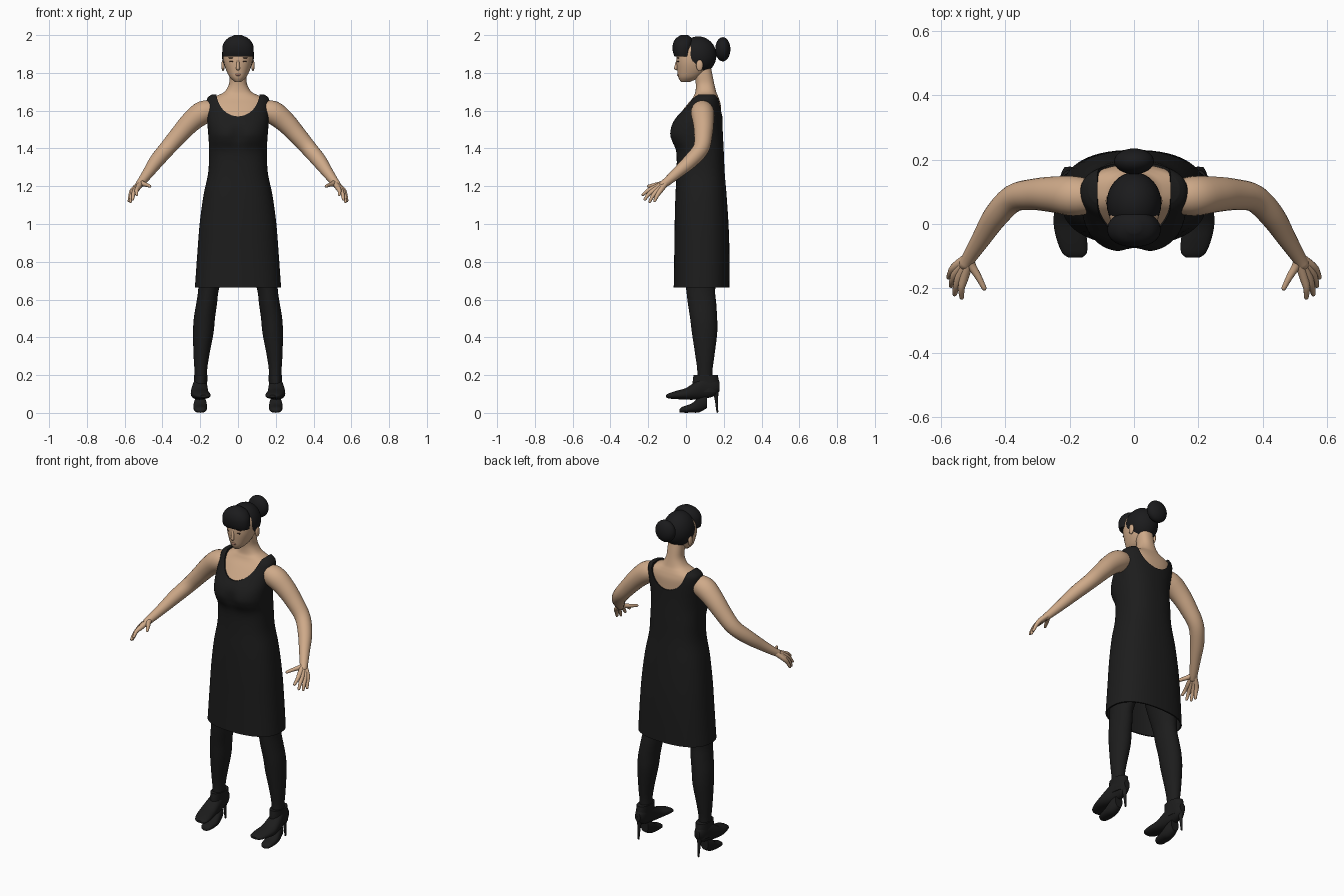
import bpy, bmesh, math
from mathutils import Vector, Matrix

if "Cube" in bpy.data.objects:
    bpy.data.objects.remove(bpy.data.objects["Cube"])


def material(name, rgb):
    m = bpy.data.materials.new(name)
    m.use_nodes = True
    m.diffuse_color = (*rgb, 1)
    bsdf = m.node_tree.nodes["Principled BSDF"]
    bsdf.inputs["Base Color"].default_value = (*rgb, 1)
    bsdf.inputs["Roughness"].default_value = 0.8
    return m


SKIN = material("skin", (0.62, 0.40, 0.25))
BLACK = material("black cloth", (0.012, 0.012, 0.012))
HAIR = material("black hair", (0.011, 0.011, 0.012))
BROWN = material("dark brown", (0.06, 0.03, 0.02))
LIP = material("lip", (0.48, 0.24, 0.17))


def finish(bm, name, mat):
    bmesh.ops.recalc_face_normals(bm, faces=bm.faces)
    mesh = bpy.data.meshes.new(name)
    bm.to_mesh(mesh)
    bm.free()
    mesh.materials.append(mat)
    obj = bpy.data.objects.new(name, mesh)
    bpy.context.collection.objects.link(obj)
    return obj


def smooth_rows(rows, steps):
    """Catmull-Rom interpolation between rows of numbers."""
    rows = [Vector(r) for r in rows]
    out = []
    for i in range(len(rows) - 1):
        a, b, c, d = rows[max(i - 1, 0)], rows[i], rows[i + 1], rows[min(i + 2, len(rows) - 1)]
        for k in range(steps):
            t = k / steps
            out.append(b + (c - a) * (t / 2) + (a * 2 - b * 5 + c * 4 - d) * (t * t / 2)
                       + (b * 3 - a - c * 3 + d) * (t ** 3 / 2))
    return out + [rows[-1]]


def skin_rings(bm, rings):
    rings = [[bm.verts.new(p) for p in ring] for ring in rings]
    n = len(rings[0])
    for lo, hi in zip(rings, rings[1:]):
        for i in range(n):
            bm.faces.new((lo[i], lo[(i + 1) % n], hi[(i + 1) % n], hi[i]))
    bm.faces.new(rings[0][::-1])
    bm.faces.new(rings[-1])


def loft(name, rows, mat, side=1, along_y=False, power=2.2, n=40, steps=4, warp=None, extra=()):
    """Rows are (position, centre x, half width, low, high); extra rows stay unsmoothed."""
    bm = bmesh.new()
    rings = []
    for t, cx, hw, lo, hi in list(extra) + smooth_rows(rows, steps):
        ring = []
        for i in range(n):
            a = math.tau * i / n
            c, s = math.cos(a), math.sin(a)
            x = cx + hw * math.copysign(abs(c) ** (2 / power), c)
            y = (lo + hi) / 2 + (hi - lo) / 2 * math.copysign(abs(s) ** (2 / power), s)
            p = Vector((x * side, t, y) if along_y else (x * side, y, t))
            ring.append(warp(p) if warp else p)
        rings.append(ring)
    skin_rings(bm, rings)
    return finish(bm, name, mat)


def tube(name, points, mat, side=1, n=16, steps=4):
    """Points are (x, y, z, radius)."""
    bm = bmesh.new()
    pts = smooth_rows(points, steps)
    pos = [Vector((p[0] * side, p[1], p[2])) for p in pts]
    last = (pos[-1] - pos[-2]).normalized()
    r = pts[-1][3]
    radii = [p[3] for p in pts] + [r * 0.75, r * 0.25]
    pos += [pos[-1] + last * r * 0.6, pos[-1] + last * r * 0.9]
    rings, u = [], Vector((0.3, 1, 0.2))
    for i, p in enumerate(pos):
        d = (pos[min(i + 1, len(pos) - 1)] - pos[max(i - 1, 0)]).normalized()
        u = (u - d * u.dot(d)).normalized()
        v = d.cross(u)
        rings.append([p + (u * math.cos(math.tau * k / n) + v * math.sin(math.tau * k / n)) * radii[i]
                      for k in range(n)])
    skin_rings(bm, rings)
    return finish(bm, name, mat)


def ellipsoid(name, centre, radii, mat, cut=None):
    bm = bmesh.new()
    bmesh.ops.create_uvsphere(bm, u_segments=32, v_segments=20, radius=1,
                              matrix=Matrix.Translation(centre) @ Matrix.Diagonal((*radii, 1)))
    if cut:
        geom = bm.verts[:] + bm.edges[:] + bm.faces[:]
        bmesh.ops.bisect_plane(bm, geom=geom, plane_co=cut[0], plane_no=cut[1], clear_outer=True)
        bmesh.ops.holes_fill(bm, edges=[e for e in bm.edges if e.is_boundary])
    return finish(bm, name, mat)


def bust(p):
    """Dip between the breasts."""
    if p.y < 0.05:
        p.y += 0.018 * math.exp(-(p.x / 0.035) ** 2 - ((p.z - 1.47) / 0.05) ** 2)
    return p


# Dress: hollow skirt hem, fitted waist and bust
skirt = [(0.665, 0, 0.228, -0.065, 0.23), (0.85, 0, 0.215, -0.062, 0.23),
         (1.0, 0, 0.203, -0.06, 0.225), (1.15, 0, 0.183, -0.056, 0.215),
         (1.27, 0, 0.158, -0.05, 0.205), (1.38, 0, 0.153, -0.052, 0.2)]
chest = [(1.44, 0, 0.155, -0.08, 0.197), (1.48, 0, 0.158, -0.09, 0.195),
         (1.53, 0, 0.162, -0.075, 0.193), (1.58, 0, 0.165, -0.04, 0.192),
         (1.63, 0, 0.167, -0.002, 0.19)]
cavity = [(0.95, 0, 0.195, -0.05, 0.215), (0.665, 0, 0.22, -0.057, 0.222)]
dress = loft("dress", skirt + chest + [(1.665, 0, 0.163, 0.022, 0.184), (1.685, 0, 0.14, 0.045, 0.172)],
             BLACK, n=64, power=2.4, warp=bust, extra=cavity)

# Scooped neckline cut through front and back
bm = bmesh.new()
outline = [(0.115 * math.cos(a), 1.7 - 0.13 * math.sin(a))
           for a in (math.pi * i / 28 for i in range(29))] + [(-0.115, 1.8), (0.115, 1.8)]
skin_rings(bm, [[(x, y, z) for x, z in outline] for y in (-0.4, 0.4)])
cutter = finish(bm, "neckline_cutter", BLACK)
cutter.hide_render = True
mod = dress.modifiers.new("neckline", "BOOLEAN")
mod.operation, mod.solver, mod.object = "DIFFERENCE", "EXACT", cutter
bpy.context.view_layer.update()
cut_mesh = bpy.data.meshes.new_from_object(dress.evaluated_get(bpy.context.evaluated_depsgraph_get()))
dress.modifiers.clear()
dress.data = cut_mesh
bpy.data.objects.remove(cutter)

# Upper body and neck
inner = [(z, x, w - 0.006, f + 0.006, b - 0.006) for z, x, w, f, b in chest]
neck = [(1.66, 0, 0.15, 0.03, 0.176), (1.68, 0, 0.11, 0.042, 0.168), (1.7, 0, 0.072, 0.05, 0.16),
        (1.74, 0, 0.048, 0.052, 0.15), (1.79, 0, 0.045, 0.045, 0.14), (1.84, 0, 0.045, 0.04, 0.13)]
loft("upper_body", inner + neck, SKIN, n=64, power=2.3, warp=bust)

# Head and face
loft("head", [(1.752, 0, 0.016, -0.026, 0.02), (1.775, 0, 0.042, -0.04, 0.07),
              (1.81, 0, 0.061, -0.046, 0.11), (1.85, 0, 0.074, -0.05, 0.13),
              (1.89, 0, 0.078, -0.05, 0.14), (1.93, 0, 0.072, -0.045, 0.135),
              (1.965, 0, 0.05, -0.02, 0.11)], SKIN)
tube("nose", [(0, -0.043, 1.872, 0.006), (0, -0.05, 1.845, 0.008), (0, -0.053, 1.823, 0.01)], SKIN)
ellipsoid("lips", (0, -0.041, 1.79), (0.016, 0.006, 0.006), LIP)

# Hair: fringe, swept back cap and bun
loft("hair_fringe", [(1.888, 0, 0.08, -0.062, 0.03), (1.915, 0, 0.083, -0.07, 0.035),
                     (1.95, 0, 0.079, -0.07, 0.04), (1.98, 0, 0.058, -0.056, 0.034),
                     (2.0, 0, 0.02, -0.028, 0.01)], HAIR)
ellipsoid("hair_cap", (0, 0.065, 1.893), (0.085, 0.096, 0.1), HAIR,
          cut=((0, 0.02, 1.875), (0, -0.65, -0.76)))
ellipsoid("hair_bun", (0, 0.195, 1.925), (0.062, 0.04, 0.064), HAIR)

fingers = {
    "index": [(0.528, -0.165, 1.193), (0.537, -0.2, 1.178), (0.536, -0.228, 1.155)],
    "middle": [(0.541, -0.16, 1.185), (0.553, -0.195, 1.16), (0.558, -0.218, 1.13)],
    "ring": [(0.55, -0.147, 1.18), (0.564, -0.175, 1.15), (0.569, -0.192, 1.118)],
    "little": [(0.556, -0.133, 1.18), (0.57, -0.153, 1.15), (0.577, -0.166, 1.122)],
    "thumb": [(0.507, -0.125, 1.215), (0.484, -0.165, 1.207), (0.466, -0.2, 1.2)],
}

for label, s in (("left", 1), ("right", -1)):
    # Facial details on each side
    ellipsoid(label + "_eye", (0.032 * s, -0.041, 1.86), (0.014, 0.006, 0.0035), BROWN)
    ellipsoid(label + "_brow", (0.034 * s, -0.041, 1.879), (0.018, 0.006, 0.0025), BROWN)
    ellipsoid(label + "_ear", (0.079 * s, 0.072, 1.84), (0.009, 0.018, 0.03), SKIN)

    # Arm and hand
    tube(label + "_arm", [(0.12, 0.085, 1.6, 0.05), (0.185, 0.087, 1.59, 0.062), (0.25, 0.092, 1.54, 0.056),
                          (0.31, 0.092, 1.475, 0.049), (0.375, 0.08, 1.4, 0.043),
                          (0.43, 0.025, 1.335, 0.039), (0.475, -0.045, 1.272, 0.03),
                          (0.51, -0.1, 1.225, 0.023), (0.525, -0.125, 1.207, 0.02)], SKIN, s, n=24)
    for finger, joints in fingers.items():
        path = [(0.508, -0.098, 1.226)] + joints
        tube(f"{label}_{finger}_finger", [(*p, r) for p, r in zip(path, (0.015, 0.014, 0.0105, 0.0075))],
             SKIN, s, n=12)

    # Leg in tights
    loft(label + "_leg", [(0.12, 0.197, 0.03, 0.06, 0.14), (0.22, 0.197, 0.033, 0.06, 0.14),
                          (0.3, 0.194, 0.041, 0.05, 0.15), (0.42, 0.184, 0.054, 0.032, 0.165),
                          (0.5, 0.178, 0.056, 0.022, 0.165), (0.58, 0.166, 0.055, 0.01, 0.16),
                          (0.66, 0.155, 0.055, 0, 0.155), (0.8, 0.13, 0.075, -0.02, 0.18),
                          (0.94, 0.1, 0.08, -0.03, 0.18)], BLACK, s, power=2)

    # Shoe: pointed upper, ankle cuff, split lower sole and thin heel
    loft(label + "_shoe_upper", [(-0.105, 0.183, 0.02, 0.082, 0.094), (-0.09, 0.185, 0.038, 0.076, 0.104),
                                 (-0.05, 0.193, 0.047, 0.073, 0.117), (0.0, 0.202, 0.048, 0.07, 0.132),
                                 (0.05, 0.203, 0.044, 0.07, 0.165), (0.1, 0.2, 0.037, 0.075, 0.195),
                                 (0.15, 0.198, 0.031, 0.09, 0.19), (0.178, 0.198, 0.018, 0.115, 0.165)],
         BLACK, s, along_y=True)
    loft(label + "_shoe_cuff", [(0.11, 0.2, 0.036, 0.035, 0.17), (0.16, 0.198, 0.035, 0.035, 0.175),
                                (0.2, 0.197, 0.036, 0.04, 0.168)], BLACK, s)
    loft(label + "_shoe_sole", [(-0.035, 0.2, 0.014, 0.004, 0.018), (-0.02, 0.2, 0.03, 0.001, 0.032),
                                (0.03, 0.2, 0.036, 0.001, 0.05), (0.07, 0.2, 0.034, 0.003, 0.085),
                                (0.11, 0.2, 0.025, 0.025, 0.1)], BLACK, s, along_y=True)
    tube(label + "_shoe_heel", [(0.2, 0.155, 0.14, 0.024), (0.2, 0.16, 0.08, 0.01), (0.2, 0.166, 0.005, 0.005)],
         BLACK, s)

# Smooth shading with sharp edges kept
bpy.ops.object.select_all(action="DESELECT")
for obj in bpy.context.collection.objects:
    if obj.type == "MESH":
        obj.select_set(True)
        bpy.context.view_layer.objects.active = obj
bpy.ops.object.shade_smooth_by_angle(angle=math.radians(45))
